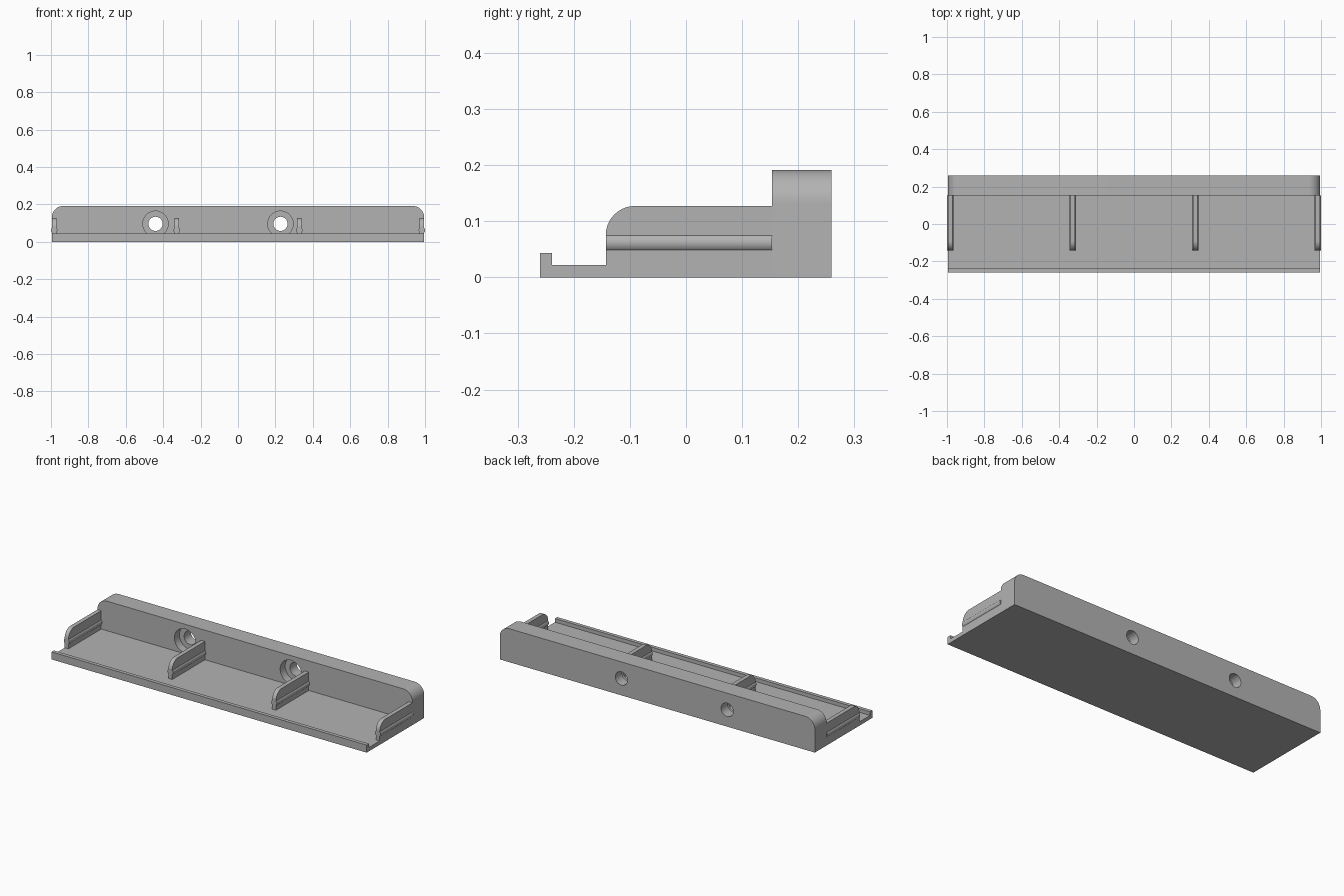
import bpy
import bmesh
from math import pi, sin, cos
from mathutils import Matrix, Vector

cube = bpy.data.objects.get("Cube")
if cube:
    bpy.data.objects.remove(cube, do_unlink=True)

grey = bpy.data.materials.new("plain_grey")
grey.use_nodes = True
COLOUR = (0.45, 0.45, 0.45, 1)
grey.diffuse_color = COLOUR
grey.node_tree.nodes["Principled BSDF"].inputs["Base Color"].default_value = COLOUR

HALF = 0.995           # half length of the rail
WALL_Y, BACK_Y = 0.153, 0.259
RIB_FRONT = -0.143
RIB_THICK = 0.024
FLOOR_Z = 0.022


def arc(cx, cz, r, start, end, steps=16):
    return [(cx + r * cos(start + (end - start) * i / steps),
             cz + r * sin(start + (end - start) * i / steps)) for i in range(steps + 1)]


def extrude(name, points, axis, start, end):
    """Extrude a closed profile along x (points are y, z) or y (points are x, z)."""
    bm = bmesh.new()
    place = (lambda a, b: (start, a, b)) if axis == "x" else (lambda a, b: (a, start, b))
    face = bm.faces.new([bm.verts.new(place(a, b)) for a, b in points])
    moved = bmesh.ops.extrude_face_region(bm, geom=[face])["geom"]
    shift = Vector((end - start, 0, 0)) if axis == "x" else Vector((0, end - start, 0))
    bmesh.ops.translate(bm, vec=shift, verts=[v for v in moved if isinstance(v, bmesh.types.BMVert)])
    bmesh.ops.recalc_face_normals(bm, faces=bm.faces)
    mesh = bpy.data.meshes.new(name)
    bm.to_mesh(mesh)
    bm.free()
    mesh.materials.append(grey)
    obj = bpy.data.objects.new(name, mesh)
    bpy.context.collection.objects.link(obj)
    return obj


def cut(target, cutter):
    cutter.hide_render = True
    cutter.hide_set(True)
    mod = target.modifiers.new("cut_" + cutter.name, "BOOLEAN")
    mod.operation = "DIFFERENCE"
    mod.solver = "EXACT"
    mod.object = cutter


def smooth(obj):
    bpy.ops.object.select_all(action="DESELECT")
    obj.select_set(True)
    bpy.context.view_layer.objects.active = obj
    bpy.ops.object.shade_smooth_by_angle()


# Base plate with raised front lip
tray = extrude("base_tray", [(-0.26, 0), (WALL_Y, 0), (WALL_Y, FLOOR_Z), (-0.239, FLOOR_Z),
                             (-0.239, 0.043), (-0.26, 0.043)], "x", -HALF, HALF)

# Thick back wall with rounded upper corners
R, TOP = 0.06, 0.191
outline = [(-HALF, 0), (HALF, 0)]
outline += arc(HALF - R, TOP - R, R, 0, pi / 2)
outline += arc(R - HALF, TOP - R, R, pi / 2, pi)
wall = extrude("back_wall", outline, "y", WALL_Y, BACK_Y)

# Counterbored screw holes
for side, x in (("right", -0.441), ("left", 0.227)):
    for part, radius, start, end in (("hole", 0.038, 0.1, 0.3), ("counterbore", 0.068, 0.1, 0.198)):
        circle = arc(x, 0.096, radius, 0, 2 * pi, 40)[:-1]
        cut(wall, extrude(f"{side}_{part}_cutter", circle, "y", start, end))
smooth(wall)

# Divider ribs, each with a rounded bead along both faces
RIB_TOP, CORNER = 0.127, 0.052
rib_profile = [(WALL_Y, FLOOR_Z), (WALL_Y, RIB_TOP)]
rib_profile += arc(RIB_FRONT + CORNER, RIB_TOP - CORNER, CORNER, pi / 2, pi)
rib_profile += [(RIB_FRONT, FLOOR_Z)]
for i in range(4):
    x = -0.983 + i * 0.983 * 2 / 3
    rib = extrude(f"divider_rib_{i + 1}", rib_profile, "x", x - RIB_THICK / 2, x + RIB_THICK / 2)
    smooth(rib)
    bead = extrude(f"rib_bead_{i + 1}", arc(x, 0.0615, 0.0175, 0, 2 * pi, 32)[:-1],
                   "y", RIB_FRONT, WALL_Y)
    smooth(bead)
